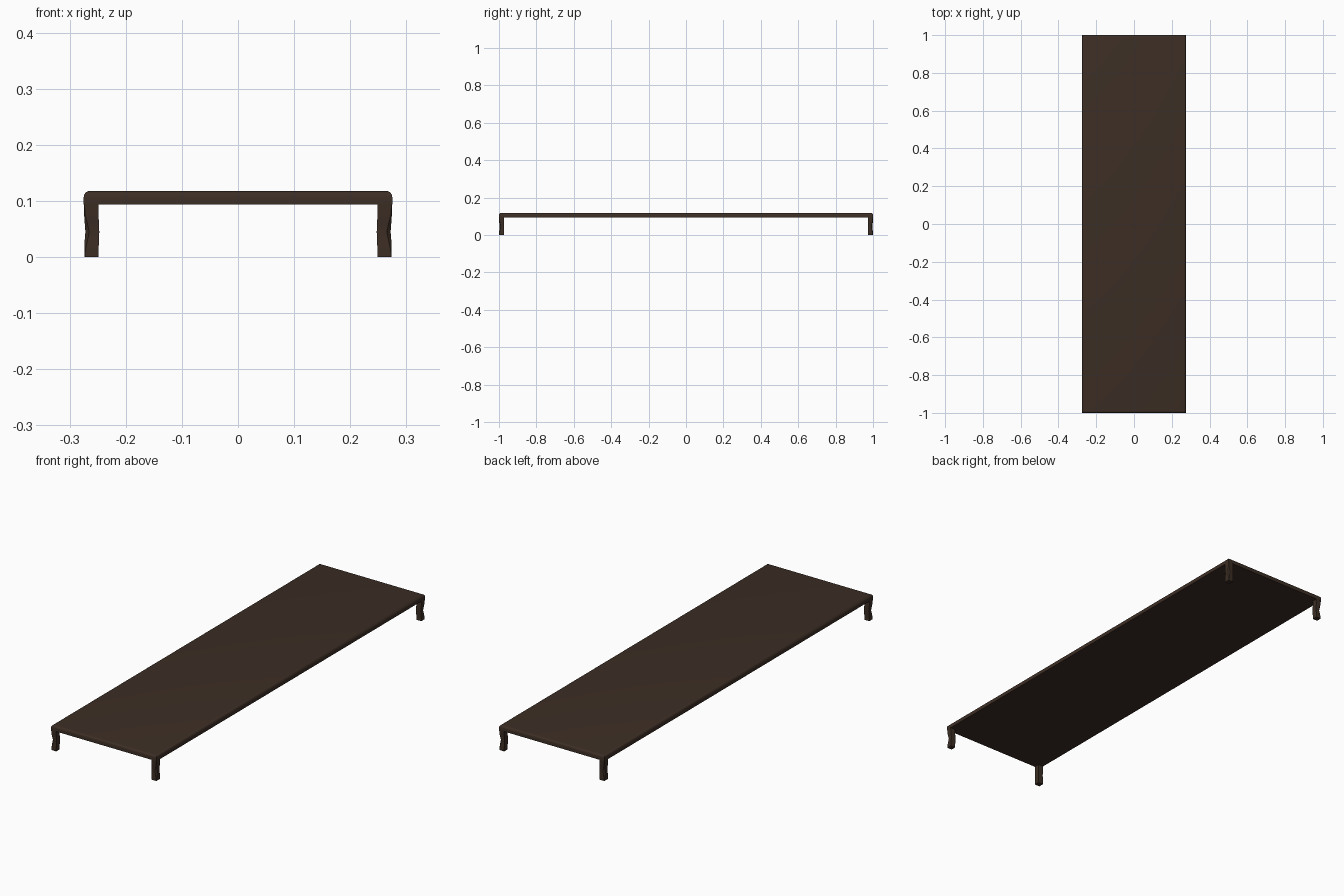
import bpy, bmesh, math

if "Cube" in bpy.data.objects:
    bpy.data.objects.remove(bpy.data.objects["Cube"])

wood = bpy.data.materials.new("dark brown wood")
wood.diffuse_color = (0.045, 0.027, 0.018, 1)
wood.use_nodes = True
wood.node_tree.nodes["Principled BSDF"].inputs["Base Color"].default_value = wood.diffuse_color

HX, HY = 0.275, 1.0          # half width and half length
Z_TOP, Z_UNDER = 0.118, 0.094
LEG = 0.026                  # leg thickness


def finish(bm, name):
    bmesh.ops.recalc_face_normals(bm, faces=bm.faces)
    me = bpy.data.meshes.new(name)
    bm.to_mesh(me)
    bm.free()
    me.materials.append(wood)
    ob = bpy.data.objects.new(name, me)
    bpy.context.collection.objects.link(ob)
    bpy.ops.object.select_all(action='DESELECT')
    ob.select_set(True)
    bpy.context.view_layer.objects.active = ob
    bpy.ops.object.shade_smooth_by_angle(angle=math.radians(40))
    return ob


# Tabletop: thin slab with a rounded upper edge
bm = bmesh.new()
bmesh.ops.create_cube(bm, size=1)
for v in bm.verts:
    v.co.x *= 2 * HX
    v.co.y *= 2 * HY
    v.co.z = Z_TOP if v.co.z > 0 else Z_UNDER
rim = [e for e in bm.edges if all(v.co.z > 0.11 for v in e.verts)]
bmesh.ops.bevel(bm, geom=rim, offset=0.011, segments=4, profile=0.5, affect='EDGES')
finish(bm, "tabletop")


# Legs: square posts swaying gently along the corner diagonal
# each level: height, inward shift, cut of the outer corner
LEVELS = [(0, 0.001, 0.001), (0.012, 0.001, 0.002), (0.03, 0.0018, 0.005),
          (0.045, 0.003, 0.007), (0.058, 0.002, 0.005), (0.075, 0.0008, 0.002),
          (Z_UNDER + 0.004, 0, 0.001)]


def leg(name, sx, sy):
    bm = bmesh.new()
    rings = []
    for z, s, c in LEVELS:
        ox, oy = HX - s, HY - s
        ix, iy = HX - LEG - s * 0.6, HY - LEG - s * 0.6
        pts = [(ix, iy), (ox, iy), (ox, oy - c), (ox - c, oy), (ix, oy)]
        rings.append([bm.verts.new((sx * x, sy * y, z)) for x, y in pts])
    for a, b in zip(rings, rings[1:]):
        for i in range(5):
            j = (i + 1) % 5
            bm.faces.new((a[i], a[j], b[j], b[i]))
    bm.faces.new(rings[0])
    bm.faces.new(rings[-1])
    finish(bm, name)


for sx, side in ((-1, "left"), (1, "right")):
    for sy, end in ((-1, "front"), (1, "back")):
        leg(f"{end}_{side}_leg", sx, sy)
